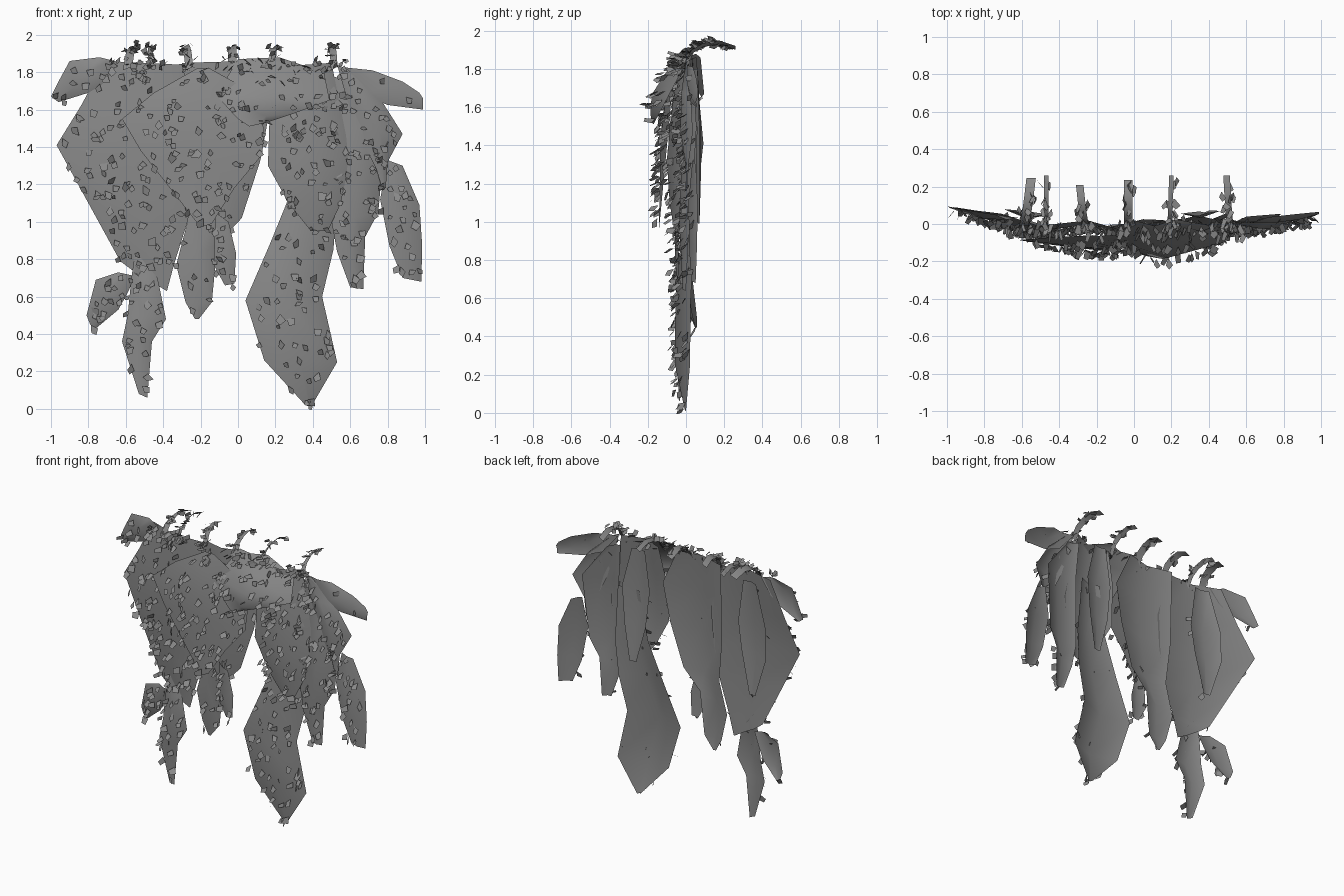
import bpy, math, random
from mathutils import Vector

random.seed(11)
leaf_v, leaf_f = [], []

grey = bpy.data.materials.new("foliage_grey")
grey.diffuse_color = (0.25, 0.25, 0.25, 1)


def make(name, verts, faces, smooth=False):
    me = bpy.data.meshes.new(name)
    me.from_pydata([tuple(v) for v in verts], [], faces)
    me.materials.append(grey)
    if smooth:
        me.polygons.foreach_set("use_smooth", [True] * len(me.polygons))
    ob = bpy.data.objects.new(name, me)
    bpy.context.collection.objects.link(ob)
    return ob


def leaf(p, size, out, spin):
    """Small pointed leaf rooted at p, hanging down and tilting outwards."""
    down = Vector((-math.sin(spin), 0, -math.cos(spin)))
    side = Vector((math.cos(spin), random.uniform(-1.2, 1.2), -math.sin(spin))).normalized()
    tip = (down * math.cos(out) + Vector((0, -1, 0)) * math.sin(out)) * size
    w = size * random.uniform(0.35, 0.5)
    k = len(leaf_v)
    leaf_v.extend([p - side * w * 0.2, p + tip * 0.55 + side * w,
                   p + tip, p + tip * 0.65 - side * w * 0.9])
    leaf_f.append(range(k, k + 4))


def sheet(name, rows, ytop, ybot, bulge=0.12, density=200, curve=0.1):
    """Foliage sheet from (xl, zl, xr, zr) rows, bulging to the front."""
    zt, zb = max(r[1] for r in rows), min(r[1] for r in rows)
    slope = max(0, math.atan2(ytop - ybot, zt - zb))
    verts, faces = [], []

    def depth(x, z):
        return ytop + (ybot - ytop) * (zt - z) / (zt - zb) + curve * (x * x - 0.35)

    for xl, zl, xr, zr in rows:
        b = bulge * math.hypot(xr - xl, zr - zl)
        xm, zm = (xl + xr) / 2, (zl + zr) / 2
        for x, z, dy in ((xl, zl, 0), (xm, zm, -b), (xr, zr, 0)):
            verts.append(Vector((x, depth(x, z) + dy, z)))
    for i in range(len(rows) - 1):
        for j in range(2):
            a = i * 3 + j
            faces.append((a, a + 3, a + 4, a + 1))
    make(name, verts, faces, True)
    # scatter leaves over each quad
    for a, b, c, d in faces:
        A, B, C, D = verts[a], verts[b], verts[c], verts[d]
        n = ((B - A).cross(C - A).length + (C - A).cross(D - A).length) / 2 * density
        for _ in range(int(n + random.random())):
            u, v = random.random(), random.random()
            p = A.lerp(D, u).lerp(B.lerp(C, u), v)
            leaf(p + Vector((0, random.uniform(-0.015, 0.0), 0)),
                 random.uniform(0.045, 0.068), slope + random.uniform(0.3, 1.1),
                 random.uniform(-0.9, 0.9))


# broad upper sheets
sheet("left_sheet", [(-0.71, 1.86, -0.3, 1.84), (-0.84, 1.62, -0.2, 1.5),
      (-0.97, 1.41, -0.22, 1.25), (-0.8, 1.1, -0.27, 1.0),
      (-0.63, 0.79, -0.34, 0.78), (-0.55, 0.73, -0.38, 0.63)], 0.04, 0.02, 0.1)
sheet("centre_sheet", [(-0.22, 1.82, -0.15, 1.82), (-0.45, 1.69, 0.03, 1.72),
      (-0.62, 1.55, 0.14, 1.5), (-0.52, 1.38, 0.13, 1.36),
      (-0.34, 1.15, -0.02, 1.18), (-0.2, 0.97, -0.14, 0.99)],
      -0.06, -0.14, 0.05, 200, 0)
sheet("centre_back_sheet", [(-0.3, 1.85, 0.05, 1.86), (-0.3, 1.6, 0.17, 1.6),
      (-0.3, 1.3, 0.12, 1.33), (-0.27, 1.0, 0.02, 1.02),
      (-0.33, 0.77, -0.11, 0.88), (-0.28, 0.57, -0.14, 0.57),
      (-0.23, 0.48, -0.21, 0.48)], 0.06, 0.02, 0.12, 100)
sheet("top_centre_sheet", [(0.0, 1.87, 0.22, 1.88), (-0.06, 1.77, 0.46, 1.8),
      (-0.12, 1.68, 0.49, 1.65), (0.0, 1.55, 0.3, 1.58),
      (0.06, 1.51, 0.15, 1.53)], 0.02, -0.17, 0.15, 200, 0)
sheet("right_sheet", [(0.22, 1.83, 0.5, 1.85), (0.17, 1.6, 0.55, 1.6),
      (0.16, 1.3, 0.6, 1.35), (0.27, 1.1, 0.55, 1.1),
      (0.39, 0.95, 0.48, 0.95)], 0.03, -0.03, 0.17, 220)
# hanging trails
sheet("small_centre_trail", [(-0.12, 1.05, -0.05, 1.0), (-0.13, 0.77, -0.01, 0.83),
      (-0.07, 0.66, -0.02, 0.67)], -0.01, 0.0, 0.15, 280)
sheet("lower_left_trail", [(-0.55, 0.84, -0.53, 0.82), (-0.57, 0.7, -0.43, 0.7),
      (-0.59, 0.5, -0.385, 0.48), (-0.62, 0.36, -0.46, 0.36),
      (-0.53, 0.08, -0.485, 0.06)], 0.0, -0.02, 0.18)
sheet("lower_left_spray", [(-0.64, 0.73, -0.55, 0.71), (-0.76, 0.69, -0.59, 0.62),
      (-0.81, 0.5, -0.64, 0.53), (-0.79, 0.45, -0.76, 0.43)], 0.01, 0.03, 0.14, 350)
sheet("long_right_trail", [(0.34, 1.5, 0.5, 1.5), (0.28, 1.15, 0.53, 1.1),
      (0.17, 0.88, 0.51, 0.85), (0.04, 0.58, 0.45, 0.6),
      (0.14, 0.26, 0.53, 0.25), (0.36, 0.02, 0.39, 0.01)], 0.07, 0.02, 0.16, 130)
sheet("right_trail", [(0.5, 1.78, 0.6, 1.75), (0.52, 1.5, 0.79, 1.5),
      (0.5, 1.0, 0.75, 1.05), (0.53, 0.84, 0.68, 0.92),
      (0.6, 0.65, 0.67, 0.64)], 0.04, -0.01, 0.18, 230)
sheet("right_shoulder", [(0.53, 1.84, 0.58, 1.82), (0.57, 1.7, 0.76, 1.66),
      (0.63, 1.5, 0.88, 1.47), (0.74, 1.28, 0.8, 1.32),
      (0.77, 1.18, 0.79, 1.18)], 0.01, -0.02, 0.18, 230)
sheet("far_right_trail", [(0.8, 1.33, 0.88, 1.3), (0.76, 1.12, 0.97, 1.09),
      (0.81, 0.87, 0.985, 0.87), (0.88, 0.7, 0.98, 0.68)], 0.01, -0.01, 0.14)
# wings at both ends of the top
sheet("left_wing", [(-0.74, 1.88, -0.62, 1.85), (-0.9, 1.86, -0.7, 1.75),
      (-0.96, 1.75, -0.8, 1.69), (-1.0, 1.67, -0.96, 1.64)], 0.03, 0.03, 0.14)
sheet("right_wing", [(0.72, 1.81, 0.53, 1.83), (0.88, 1.75, 0.66, 1.68),
      (0.97, 1.69, 0.8, 1.625), (0.99, 1.66, 0.99, 1.6)], 0.02, 0.0, 0.1, 40)
# narrow trails behind
sheet("back_left_trail", [(-0.6, 1.8, -0.49, 1.8), (-0.69, 1.5, -0.45, 1.5),
      (-0.69, 1.28, -0.48, 1.3), (-0.6, 1.0, -0.55, 1.0)], 0.06, 0.07, 0.14, 25)
sheet("back_right_trail", [(0.29, 1.8, 0.39, 1.8), (0.25, 1.52, 0.46, 1.52),
      (0.28, 1.25, 0.44, 1.25), (0.35, 0.99, 0.4, 0.99)], 0.08, 0.09, 0.14, 25)

# stems curling back over the top edge
path = [(-0.01, 1.82), (0.03, 1.89), (0.09, 1.925), (0.17, 1.94), (0.26, 1.91)]
stems = [(-0.59, 0.05, 0.95, 0.04), (-0.47, 0.025, 1.0, 0.0),
         (-0.26, 0.04, 0.8, -0.03), (-0.03, 0.045, 0.9, 0.0),
         (0.19, 0.025, 1.0, 0.01), (0.515, 0.035, 1.0, -0.02)]
for i, (x, w, reach, lean) in enumerate(stems):
    verts, faces = [], []
    for k, (y, z) in enumerate(path):
        t = k / 4
        for s in (-1, 1):
            verts.append(Vector((x + lean * t + s * w / 2, y * reach, z + 0.01 * s)))
        if k:
            faces.append((2 * k - 2, 2 * k - 1, 2 * k + 1, 2 * k))
    make("top_stem_%d" % (i + 1), verts, faces, True)
    for _ in range(14):
        a = random.randrange(4)
        p = verts[2 * a].lerp(verts[2 * a + 3], random.random())
        p.x += random.uniform(-0.025, 0.025)
        leaf(p, random.uniform(0.045, 0.06), random.uniform(0.8, 2.4),
             random.uniform(-1.2, 1.2))

# leaves scattered along the top edge
for _ in range(60):
    leaf(Vector((random.uniform(-0.68, 0.6), random.uniform(-0.05, 0.03),
                 random.uniform(1.8, 1.88))), 0.06,
         random.uniform(0.8, 1.9), random.uniform(-1.2, 1.2))
make("small_leaves", leaf_v, [tuple(f) for f in leaf_f])
